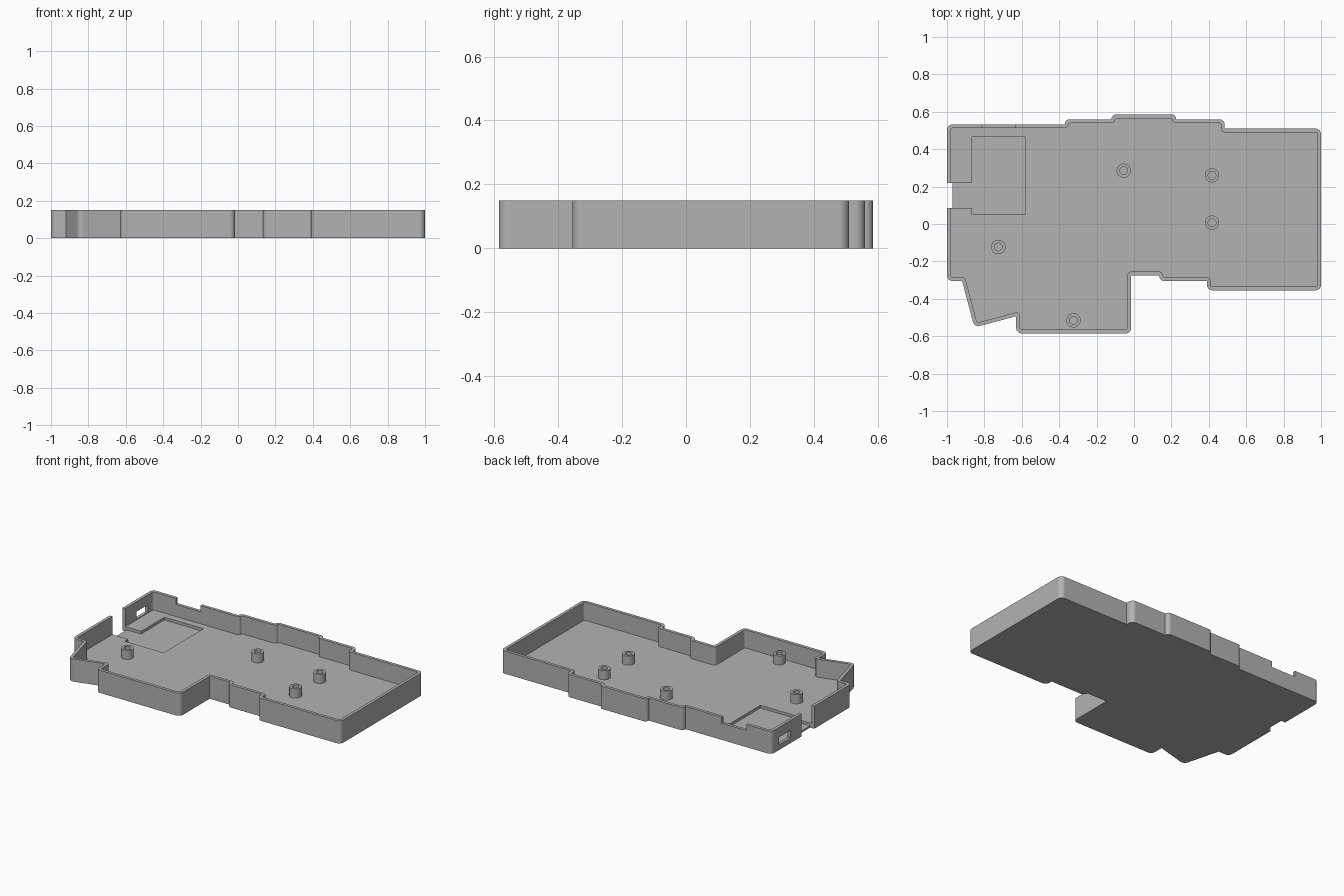
import bpy, bmesh, math
from mathutils import Vector

cube = bpy.data.objects.get("Cube")
if cube:
    bpy.data.objects.remove(cube, do_unlink=True)

WALL, FLOOR, HEIGHT, POCKET = 0.02, 0.03, 0.15, 0.012

gray = bpy.data.materials.new("plain gray")
gray.use_nodes = True
gray.diffuse_color = (0.45, 0.45, 0.45, 1)
for node in gray.node_tree.nodes:
    if node.type == 'BSDF_PRINCIPLED':
        node.inputs["Base Color"].default_value = gray.diffuse_color


def link(name, bm):
    bmesh.ops.recalc_face_normals(bm, faces=bm.faces)
    mesh = bpy.data.meshes.new(name)
    bm.to_mesh(mesh)
    bm.free()
    mesh.materials.append(gray)
    obj = bpy.data.objects.new(name, mesh)
    bpy.context.collection.objects.link(obj)
    return obj


def prism(name, points, z0, z1):
    bm = bmesh.new()
    low = [bm.verts.new((p[0], p[1], z0)) for p in points]
    high = [bm.verts.new((p[0], p[1], z1)) for p in points]
    n = len(points)
    bm.faces.new(low[::-1])
    bm.faces.new(high)
    for i in range(n):
        j = (i + 1) % n
        bm.faces.new((low[i], low[j], high[j], high[i]))
    return link(name, bm)


def block(name, x0, x1, y0, y1, z0, z1):
    return prism(name, [(x0, y0), (x1, y0), (x1, y1), (x0, y1)], z0, z1)


def corners(points):
    """Each corner with its incoming and outgoing directions."""
    n = len(points)
    for i, p in enumerate(points):
        u = p - points[i - 1]
        v = points[(i + 1) % n] - p
        yield p, u.normalized(), v.normalized(), min(u.length, v.length)


def inset(points, d):
    result = []
    for p, u, v, _ in corners(points):
        nu, nv = Vector((-u.y, u.x)), Vector((-v.y, v.x))
        result.append(p + (nu + nv) * d / (1 + nu.dot(nv)))
    return result


def fillet(points, convex, concave, steps=6):
    result = []
    for p, u, v, room in corners(points):
        cross = u.x * v.y - u.y * v.x
        r = convex if cross > 0 else concave
        if r == 0:
            result.append(p)
            continue
        half = u.angle(v) / 2
        d = min(r * math.tan(half), room * 0.9)
        r = d / math.tan(half)
        start, end = p - u * d, p + v * d
        center = p + (v - u).normalized() * (r / math.cos(half))
        for k in range(steps + 1):
            ray = (start - center).lerp(end - center, k / steps)
            result.append(center + ray.normalized() * r)
    return result


def cut(target, cutter):
    cutter.hide_render = True
    mod = target.modifiers.new("cut", 'BOOLEAN')
    mod.operation = 'DIFFERENCE'
    mod.solver = 'EXACT'
    mod.object = cutter
    bpy.context.view_layer.objects.active = target
    bpy.ops.object.modifier_apply(modifier=mod.name)
    bpy.data.objects.remove(cutter, do_unlink=True)


def smooth(obj):
    bpy.ops.object.select_all(action='DESELECT')
    obj.select_set(True)
    bpy.context.view_layer.objects.active = obj
    bpy.ops.object.shade_smooth_by_angle(angle=math.radians(30))
    obj.modifiers.new("even shading", 'WEIGHTED_NORMAL').keep_sharp = True


# Stepped plan of the tray, counter-clockwise
plan = [Vector(p) for p in (
    (-1, -0.305), (-0.919, -0.305), (-0.853, -0.553), (-0.63, -0.493),
    (-0.63, -0.585), (-0.015, -0.585), (-0.015, -0.275), (0.135, -0.275),
    (0.135, -0.305), (0.39, -0.305), (0.39, -0.355), (1, -0.355),
    (1, 0.51), (0.485, 0.51), (0.485, 0.56), (0.225, 0.56),
    (0.225, 0.585), (-0.12, 0.585), (-0.12, 0.56), (-0.37, 0.56),
    (-0.37, 0.533), (-1, 0.533))]

tray = prism("tray", fillet(plan, 0.03, 0), 0, HEIGHT)
cut(tray, prism("cavity", fillet(inset(plan, WALL), 0.012, 0.02),
                FLOOR, HEIGHT + 0.1))

# Recess in the floor with a channel to the side opening
cut(tray, block("recess", -0.865, -0.58, 0.05, 0.465, POCKET, 0.1))
cut(tray, block("channel", -0.985, -0.8, 0.085, 0.22, POCKET, 0.1))

# Openings in the side and back walls
cut(tray, block("side_gap", -1.1, -0.97, 0.085, 0.22, -0.1, 0.3))
cut(tray, block("side_window", -1.1, -0.95, 0.335, 0.455, 0.035, 0.085))
cut(tray, block("back_dip", -0.815, -0.635, 0.49, 0.6, 0.11, 0.3))
smooth(tray)


# Hollow screw posts
def post(name, x, y, outer=0.038, inner=0.021, top=0.09, n=32):
    bm = bmesh.new()
    profile = [(outer, FLOOR - 0.005), (outer, top), (inner, top), (inner, FLOOR - 0.005)]
    rings = []
    for r, z in profile:
        rings.append([bm.verts.new((x + r * math.cos(math.tau * i / n),
                                    y + r * math.sin(math.tau * i / n), z))
                      for i in range(n)])
    for a, b in zip(rings, rings[1:] + rings[:1]):
        for i in range(n):
            j = (i + 1) % n
            bm.faces.new((a[i], a[j], b[j], b[i]))
    smooth(link(name, bm))


posts = {"back_middle": (-0.055, 0.285), "back_right": (0.417, 0.26),
         "center_right": (0.417, 0.007), "left": (-0.725, -0.123),
         "front": (-0.323, -0.515)}
for place, (x, y) in posts.items():
    post(place + "_screw_post", x, y)
